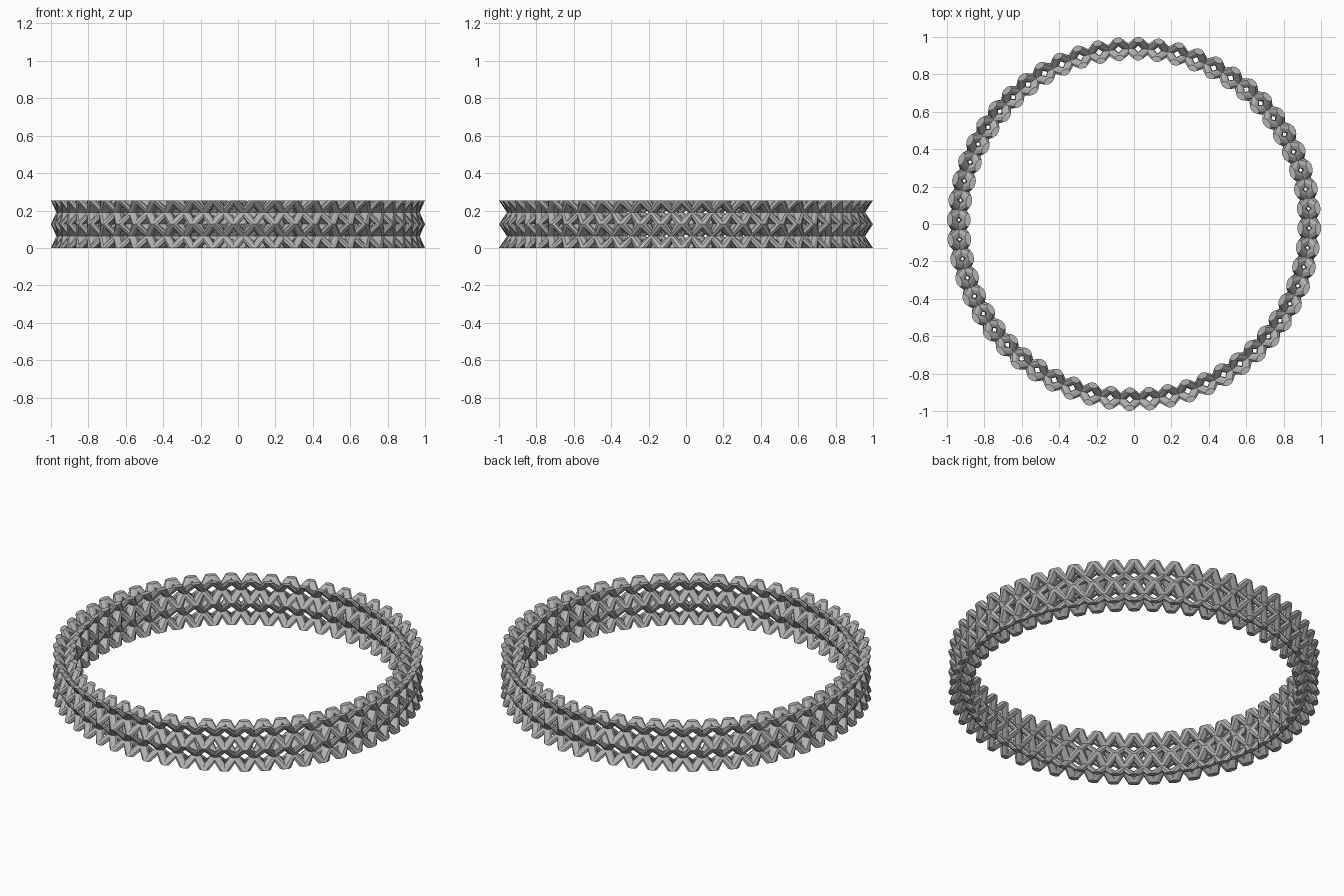
import bpy, bmesh, math
from mathutils import Vector

cube = bpy.data.objects.get("Cube")
if cube:
    bpy.data.objects.remove(cube)

CELLS, LAYERS = 56, 2
HEIGHT = 0.254
STEP = 2 * math.pi / CELLS
PHASE = -0.024
R_IN, R_MID, R_OUT = 0.89, 0.9375, 0.985
SIDES = 8

grey = bpy.data.materials.new("plain grey")
grey.use_nodes = True
colour = (0.45, 0.45, 0.45, 1)
grey.diffuse_color = colour
grey.node_tree.nodes["Principled BSDF"].inputs["Base Color"].default_value = colour


def section(angle, radius, z, half_tan, half_rad):
    """Horizontal octagon at a lattice node, aligned with the ring."""
    out = Vector((math.cos(angle), math.sin(angle), 0))
    side = Vector((-out.y, out.x, 0))
    centre = out * radius + Vector((0, 0, z))
    grow = 1 / math.cos(math.pi / SIDES)
    turns = [2 * math.pi * (i + 0.5) / SIDES for i in range(SIDES)]
    return [centre + out * (half_rad * grow * math.cos(t))
            + side * (half_tan * grow * math.sin(t)) for t in turns]


def corner_node(angle, radius, z):
    c = math.cos(angle) ** 2
    return section(angle, radius, z, 0.024 + 0.01 * c, 0.015)


def centre_node(angle, z):
    c = math.cos(angle) ** 2
    return section(angle, R_MID, z, 0.026 - 0.008 * c, 0.02 + 0.014 * c)


def strut(bm, low, high):
    a = [bm.verts.new(p) for p in low]
    b = [bm.verts.new(p) for p in high]
    for i in range(SIDES):
        j = (i + 1) % SIDES
        bm.faces.new((a[i], a[j], b[j], b[i]))
    bm.faces.new(a[::-1])
    bm.faces.new(b)


# Body-centred lattice: eight diagonal struts in every cell
bm = bmesh.new()
layer_h = HEIGHT / LAYERS
for k in range(CELLS):
    left = PHASE + k * STEP
    for layer in range(LAYERS):
        z0 = layer * layer_h
        middle = centre_node(left + STEP / 2, z0 + layer_h / 2)
        for angle in (left, left + STEP):
            for radius in (R_IN, R_OUT):
                strut(bm, corner_node(angle, radius, z0), middle)
                strut(bm, middle, corner_node(angle, radius, z0 + layer_h))

bmesh.ops.recalc_face_normals(bm, faces=bm.faces)
mesh = bpy.data.meshes.new("lattice_ring")
bm.to_mesh(mesh)
bm.free()
mesh.materials.append(grey)
ring = bpy.data.objects.new("lattice_ring", mesh)
bpy.context.scene.collection.objects.link(ring)
